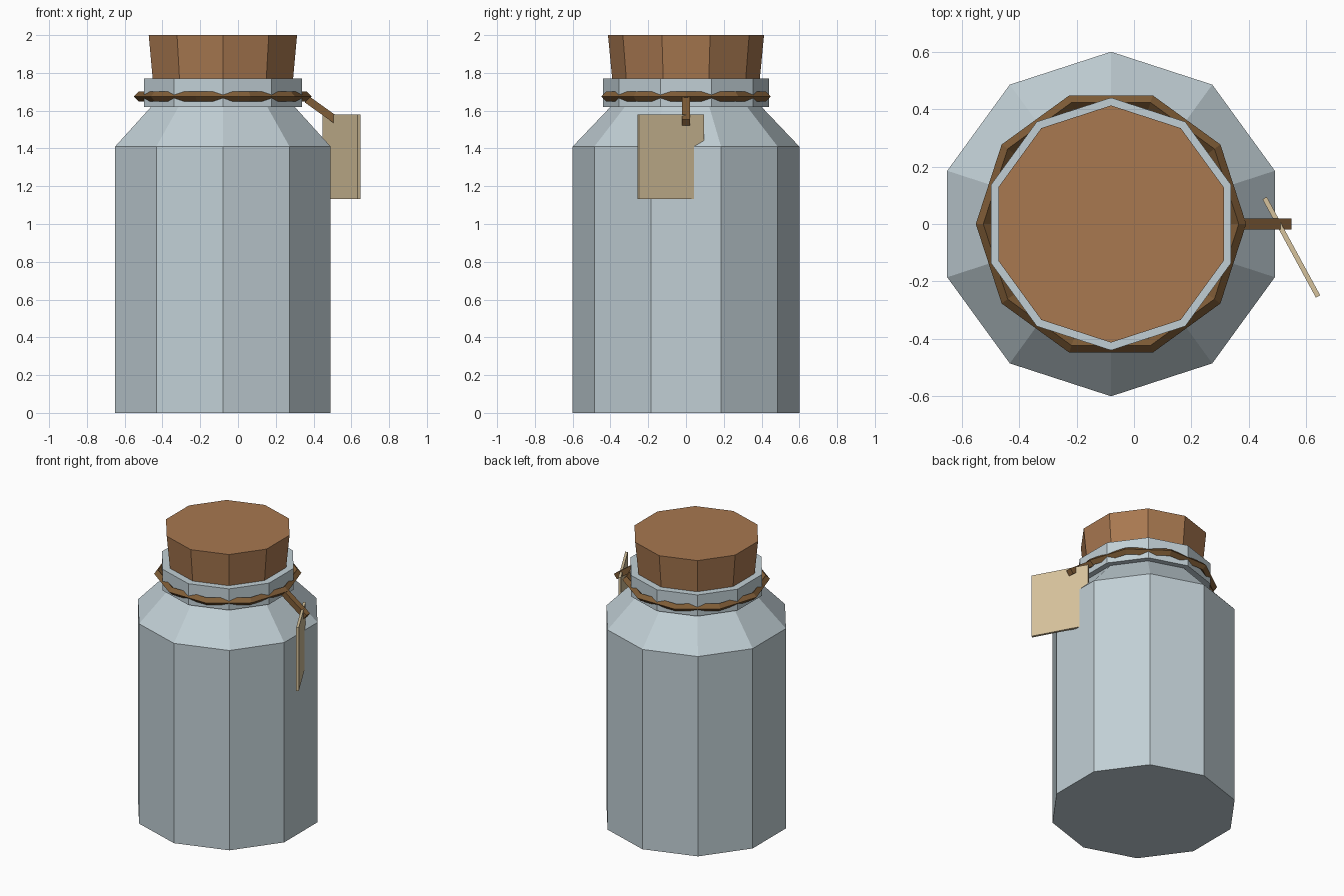
import bpy, bmesh, math
from mathutils import Matrix, Vector

if "Cube" in bpy.data.objects:
    bpy.data.objects.remove(bpy.data.objects["Cube"])

CX = -0.08   # jar axis
SIDES = 10


def material(name, srgb):
    m = bpy.data.materials.new(name)
    m.diffuse_color = [(c / 255 / 12.92 if c <= 10 else ((c / 255 + 0.055) / 1.055) ** 2.4)
                       for c in srgb] + [1]
    m.use_nodes = True
    m.node_tree.nodes["Principled BSDF"].inputs["Base Color"].default_value = m.diffuse_color
    return m


GLASS = material("pale_blue_grey", (193, 207, 213))
CORK = material("cork_brown", (168, 120, 80))
ROPE = material("dark_twine", (128, 93, 55))
PAPER = material("tan_paper", (214, 194, 156))


def finish(name, bm, mat):
    bmesh.ops.recalc_face_normals(bm, faces=bm.faces)
    me = bpy.data.meshes.new(name)
    bm.to_mesh(me)
    bm.free()
    me.materials.append(mat)
    ob = bpy.data.objects.new(name, me)
    bpy.context.collection.objects.link(ob)
    return ob


def lathe(name, profile, mat, turn, closed=False):
    """Spin (radius, z) points round the jar axis; cap the ends unless closed."""
    bm = bmesh.new()
    rings = []
    for r, z in profile:
        angles = [turn + math.tau * i / SIDES for i in range(SIDES)]
        rings.append([bm.verts.new((CX + r * math.cos(a), r * math.sin(a), z)) for a in angles])
    pairs = list(zip(rings, rings[1:]))
    if closed:
        pairs.append((rings[-1], rings[0]))
    else:
        bm.faces.new(rings[0])
        bm.faces.new(rings[-1])
    for a, b in pairs:
        for i in range(SIDES):
            j = (i + 1) % SIDES
            bm.faces.new((a[i], a[j], b[j], b[i]))
    return finish(name, bm, mat)


def box(name, size, matrix, mat):
    bm = bmesh.new()
    bmesh.ops.create_cube(bm, size=1, matrix=matrix @ Matrix.Diagonal((*size, 1)))
    return finish(name, bm, mat)


# Jar body with sloped shoulder and overhanging lip
lathe("jar", [(0.6, 0), (0.6, 1.41), (0.4, 1.62), (0.44, 1.62), (0.44, 1.77)],
      GLASS, math.pi / 2)

# Tapered stopper
lathe("stopper", [(0.388, 1.74), (0.413, 2.0)], CORK, math.pi / 2)

# Diamond-section twine, half a side out of step with the jar
R, r, z = 0.445, 0.026, 1.675
lathe("twine_ring", [(R + r, z), (R, z + r), (R - r, z), (R, z - r)], ROPE, 0, closed=True)

# Loose twine end sloping down to the tag
start, end = Vector((0.365, 0, 1.66)), Vector((0.537, 0, 1.537))
d = end - start
box("twine_end", (d.length, 0.04, 0.04),
    Matrix.Translation((start + end) / 2) @ Matrix.Rotation(math.atan2(-d.z, d.x), 4, 'Y'), ROPE)

# Hanging tag
box("tag", (0.39, 0.017, 0.447),
    Matrix.Translation((0.548, -0.081, 1.357)) @ Matrix.Rotation(math.radians(-61.5), 4, 'Z'), PAPER)
